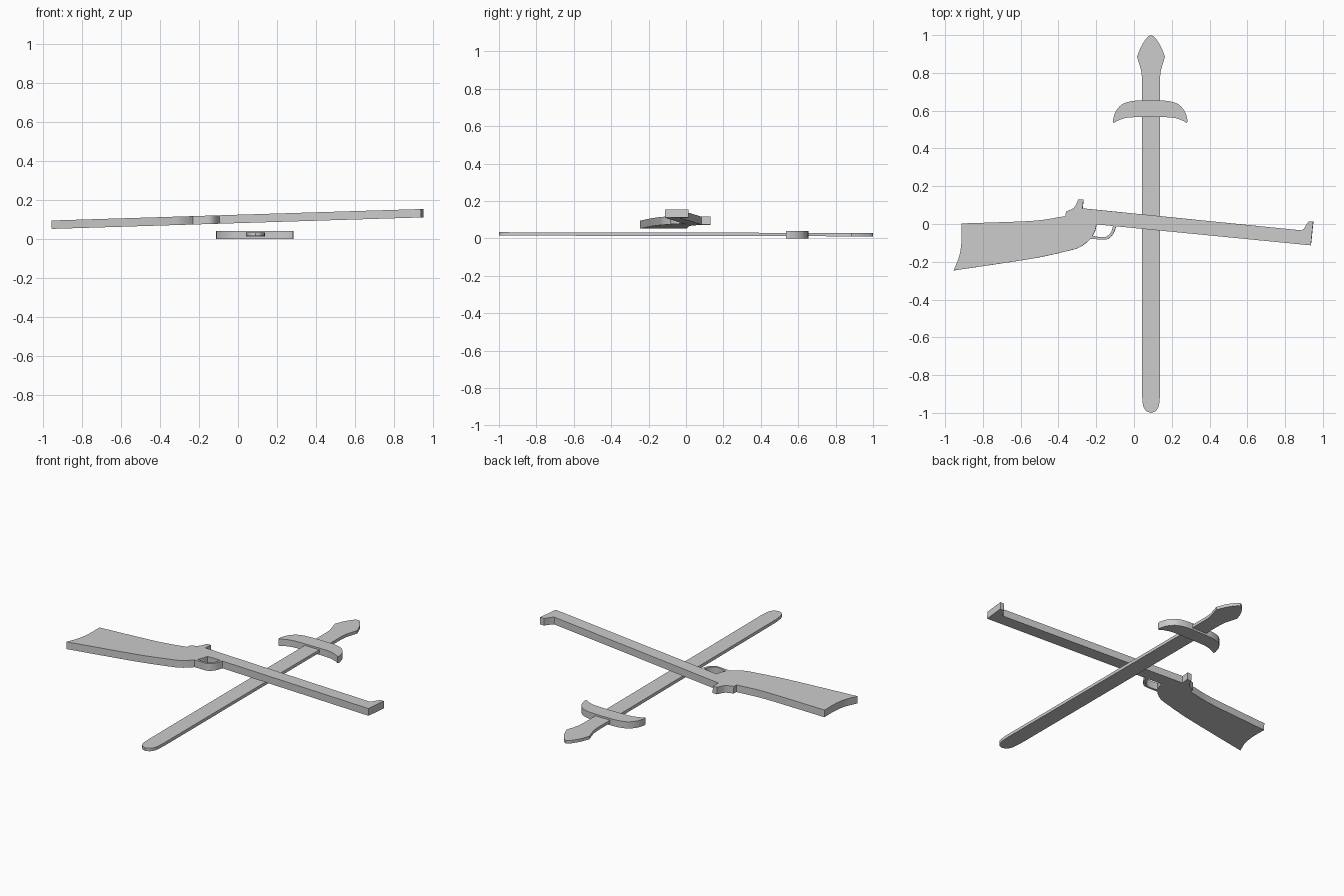
import bpy, bmesh
from mathutils import Vector

cube = bpy.data.objects.get("Cube")
if cube:
    bpy.data.objects.remove(cube)

grey = bpy.data.materials.new("plain grey")
grey.use_nodes = True
GREY = (0.6, 0.6, 0.6, 1)
grey.diffuse_color = GREY
grey.node_tree.nodes["Principled BSDF"].inputs["Base Color"].default_value = GREY


def smooth(points, steps=6):
    """Catmull-Rom curve through a run of points."""
    p = [Vector(q) for q in points]
    p = [2 * p[0] - p[1]] + p + [2 * p[-1] - p[-2]]
    out = []
    for a, b, c, d in zip(p, p[1:], p[2:], p[3:]):
        for i in range(steps):
            t = i / steps
            out.append((2 * b + (c - a) * t + (2 * a - 5 * b + 4 * c - d) * t * t
                        + (3 * b - a - 3 * c + d) * t ** 3) / 2)
    return out + [p[-2]]


def mirrored(half, cx):
    """Close a half outline, given as offsets from the line x = cx."""
    right = [Vector((cx + q[0], q[1])) for q in half]
    left = [Vector((cx - q[0], q[1])) for q in reversed(half) if q[0] > 0.0001]
    return right + left


def plate(name, outline, z, thickness, tilt=(0, 0, 0)):
    """Extrude a flat outline, centred on height z."""
    bm = bmesh.new()
    face = bm.faces.new([bm.verts.new((q[0], q[1], -thickness / 2)) for q in outline])
    ext = bmesh.ops.extrude_face_region(bm, geom=[face])["geom"]
    bmesh.ops.translate(bm, vec=(0, 0, thickness),
                        verts=[v for v in ext if isinstance(v, bmesh.types.BMVert)])
    bmesh.ops.recalc_face_normals(bm, faces=bm.faces)
    mesh = bpy.data.meshes.new(name)
    bm.to_mesh(mesh)
    bm.free()
    obj = bpy.data.objects.new(name, mesh)
    bpy.context.collection.objects.link(obj)
    mesh.materials.append(grey)
    obj.location.z = z
    obj.rotation_euler = tilt
    bpy.ops.object.select_all(action="DESELECT")
    obj.select_set(True)
    bpy.context.view_layer.objects.active = obj
    bpy.ops.object.shade_smooth_by_angle(angle=0.5)
    return obj


# Sword: blade with rounded tip and leaf-shaped pommel in one plate
blade_half = smooth([(0, -1), (0.025, -0.99), (0.042, -0.96), (0.048, -0.9)])
blade_half += smooth([(0.048, 0.76), (0.052, 0.81), (0.074, 0.885)])
blade_half += smooth([(0.074, 0.885), (0.052, 0.94), (0.02, 0.988), (0, 1)])[1:]
plate("sword_blade", mirrored(blade_half, 0.09), 0.022, 0.018, (-0.002, 0, 0))

# Crescent cross-guard
guard_half = [(0, 0.566)] + smooth([(0.06, 0.566), (0.12, 0.563), (0.165, 0.55), (0.195, 0.534)])
guard_half += smooth([(0.198, 0.55), (0.183, 0.595), (0.15, 0.633), (0.1, 0.65), (0.05, 0.654)])
guard_half.append((0, 0.654))
half = mirrored(guard_half, 0.086)
plate("sword_guard", half[:-1] if half[-1] == half[0] else half, 0.02, 0.04)

# Rifle: stock, hammer, barrel and front sight in one silhouette
RIFLE_Z, RIFLE_T, RIFLE_TILT = 0.103, 0.043, (0, -0.031, 0)
rifle = smooth([(-0.955, -0.246), (-0.925, -0.17), (-0.913, -0.09), (-0.913, 0.003)])
rifle += smooth([(-0.75, 0.008), (-0.52, 0.018), (-0.362, 0.042)])
rifle += smooth([(-0.36, 0.066), (-0.318, 0.086), (-0.294, 0.13)])
rifle += [Vector(q) for q in ((-0.267, 0.13), (-0.272, 0.083), (0.89, -0.034))]
rifle += smooth([(0.9, -0.025), (0.925, 0.013)], 2)
rifle += [Vector(q) for q in ((0.95, 0.013), (0.937, -0.113), (-0.198, -0.002))]
rifle += smooth([(-0.205, -0.035), (-0.23, -0.078), (-0.288, -0.123), (-0.36, -0.145),
                 (-0.52, -0.18), (-0.75, -0.216)])
plate("rifle_body", rifle, RIFLE_Z, RIFLE_T, RIFLE_TILT)

# Trigger guard: a bent strip with an open middle
strip = smooth([(-0.093, -0.01), (-0.11, -0.052), (-0.14, -0.08), (-0.19, -0.081), (-0.235, -0.078)])
strip += smooth([(-0.225, -0.062), (-0.19, -0.068), (-0.15, -0.068), (-0.122, -0.045), (-0.11, -0.008)])
plate("trigger_guard", strip, RIFLE_Z, RIFLE_T, RIFLE_TILT)
